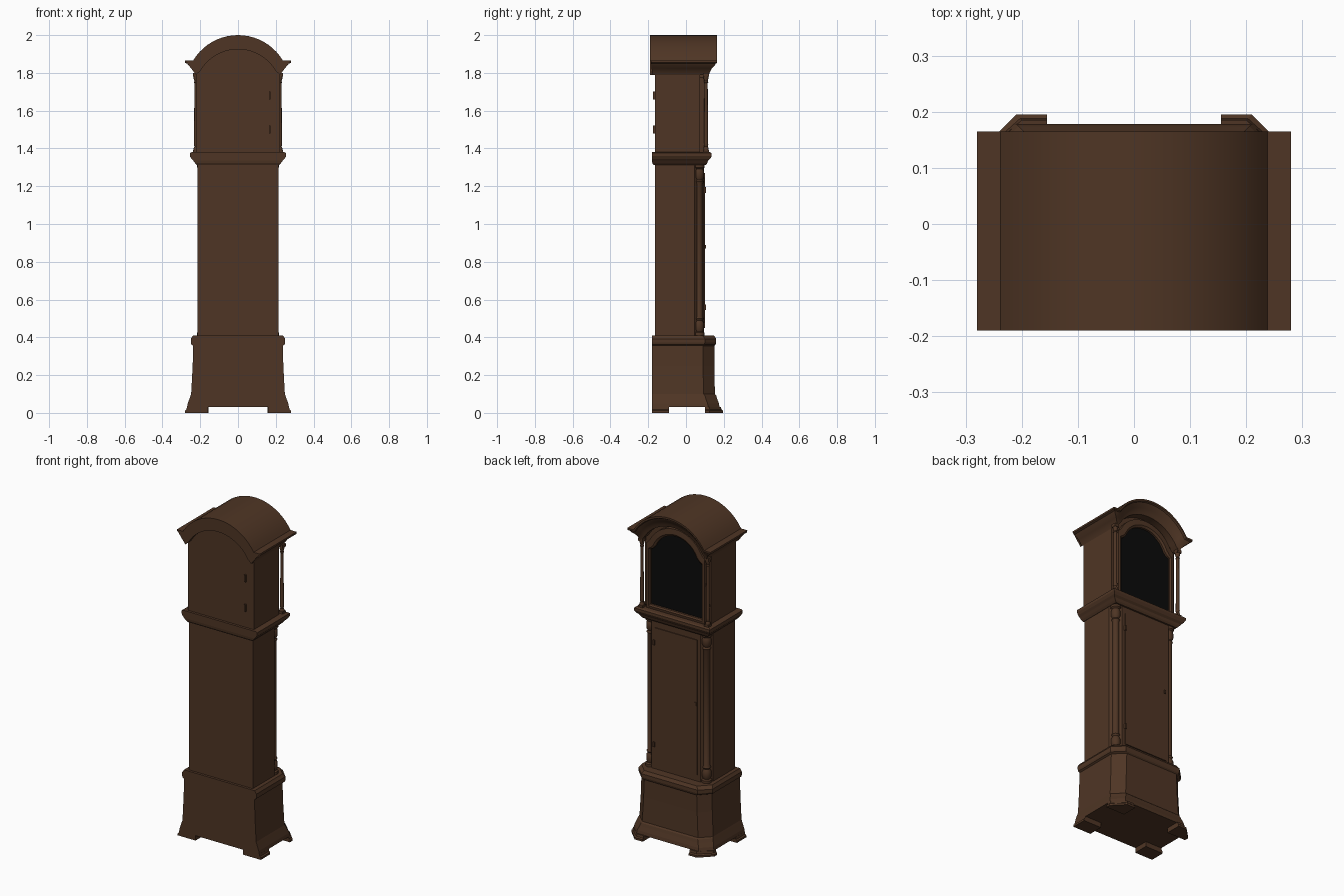
import bpy, bmesh, math

if "Cube" in bpy.data.objects:
    bpy.data.objects.remove(bpy.data.objects["Cube"])


def mat(name, c):
    m = bpy.data.materials.new(name)
    m.diffuse_color = (*c, 1)
    m.use_nodes = True
    m.node_tree.nodes["Principled BSDF"].inputs["Base Color"].default_value = m.diffuse_color
    return m


WOOD = mat("dark_brown_wood", (0.078, 0.036, 0.018))
BLACK = mat("black_dial", (0.003, 0.003, 0.003))


def finish(name, bm, m=WOOD, smooth=False):
    bmesh.ops.remove_doubles(bm, verts=bm.verts, dist=1e-5)
    bmesh.ops.recalc_face_normals(bm, faces=bm.faces)
    me = bpy.data.meshes.new(name)
    bm.to_mesh(me)
    bm.free()
    me.materials.append(m)
    ob = bpy.data.objects.new(name, me)
    bpy.context.collection.objects.link(ob)
    if smooth:
        bpy.ops.object.select_all(action='DESELECT')
        ob.select_set(True)
        bpy.context.view_layer.objects.active = ob
        bpy.ops.object.shade_smooth_by_angle(angle=math.radians(30))
    return ob


def add_loft(bm, rings, closed=True, caps=True):
    vs = [[bm.verts.new(p) for p in r] for r in rings]
    n = len(rings[0])
    for a, b in zip(vs, vs[1:]):
        for i in range(n if closed else n - 1):
            j = (i + 1) % n
            bm.faces.new((a[i], a[j], b[j], b[i]))
    if caps:
        bm.faces.new(vs[0])
        bm.faces.new(vs[-1])


def loft(name, rings, m=WOOD, smooth=False, caps=True):
    bm = bmesh.new()
    add_loft(bm, rings, True, caps)
    return finish(name, bm, m, smooth)


def plan(hx, yf, z, c, yb):
    # case cross-section with clipped corners on the dial side
    pts = [(-hx, yb), (hx, yb), (hx, yf - c), (hx - c, yf), (c - hx, yf), (-hx, yf - c)]
    if c == 0:
        pts = [(-hx, yb), (hx, yb), (hx, yf), (-hx, yf)]
    return [(x, y, z) for x, y in pts]


def box(name, x0, x1, y0, y1, z0, z1, m=WOOD):
    return loft(name, [[(x0, y0, z), (x1, y0, z), (x1, y1, z), (x0, y1, z)] for z in (z0, z1)], m)


def lathe(name, x, y, prof, n=16):
    rings = [[(x + r * math.cos(2 * math.pi * i / n), y + r * math.sin(2 * math.pi * i / n), z)
              for i in range(n)] for r, z in prof]
    return loft(name, rings, WOOD, True)


def arc(w, z, p, n=20):
    s = p - z
    R = (w * w + s * s) / (2 * s)
    a0 = math.asin(min(1, w / R))
    return [(R * math.sin(a0 * (2 * i / n - 1)), p - R + R * math.cos(a0 * (2 * i / n - 1)))
            for i in range(n + 1)]


def at_y(pts, y):
    return [(x, y, z) for x, z in pts]


# Plinth: flared skirt, body and top moulding
loft("plinth", [plan(hx, yf, z, .06, -.18) for hx, yf, z in (
    (.270, .178, .03), (.266, .174, .05), (.257, .165, .075), (.251, .160, .092),
    (.248, .153, .10), (.240, .150, .25), (.237, .150, .36))])
loft("plinth_moulding", [plan(hx, yf, z, .06, -.18) for hx, yf, z in (
    (.236, .150, .355), (.247, .157, .362), (.250, .160, .372), (.250, .160, .392),
    (.243, .153, .402), (.238, .148, .41))])

# Bracket feet
for s, side in ((-1, "left"), (1, "right")):
    rings = []
    for z, o in ((0, .01), (.012, .01), (.018, .003), (.032, 0)):
        X, Y = .27 + o, .185 + o
        rings.append([(s * a, b, z) for a, b in
                      ((.155, .10), (X, .10), (X, .125), (X - .08 + .01, Y), (.155, Y))])
    loft("front_foot_" + side, rings)
    loft("rear_foot_" + side, [[(s * a, b, z) for a, b in
         ((.16, -.18), (.27 + o, -.18), (.27 + o, -.09), (.16, -.09))]
         for z, o in ((0, .01), (.012, .01), (.018, .003), (.032, 0))])

# Trunk with clipped corners, door and hinges
loft("trunk", [plan(.215, .095, z, .05, -.165) for z in (.405, 1.32)])
box("trunk_door", -.145, .145, .09, .1, .45, 1.27)
for z in (.56, 1.18):
    box("trunk_hinge", .14, .15, .095, .106, z - .015, z + .015)
box("trunk_knob", -.14, -.13, .095, .106, .87, .89)

# Corner columns on the trunk
low = [(.029, .408), (.029, .425), (.021, .432), (.026, .445), (.026, .475), (.018, .49),
       (.024, .50), (.019, .51)]
for s in (-1, 1):
    lathe("trunk_column", s * .188, .069,
          low + [(r, 1.724 - z) for r, z in reversed(low)])

# Waist moulding under the hood
loft("waist_moulding", [plan(hx, yf, z, 0, yb) for hx, yf, z, yb in (
    (.217, .105, 1.312, -.172), (.227, .112, 1.322, -.178), (.237, .117, 1.335, -.18),
    (.247, .128, 1.345, -.18), (.255, .136, 1.36, -.18), (.255, .136, 1.375, -.18),
    (.245, .126, 1.38, -.18))])

# Hood body with arched top
inner = [(-.222, 1.79)] + arc(.2, 1.81, 1.925) + [(.222, 1.79)]
body = [(-.222, 1.37)] + inner + [(.222, 1.37)]
loft("hood_body", [at_y(body, -.165), at_y(body, .075)])


# Arched roof: cove moulding lofted around the sides and dial side
def roof_line(out, up):
    z = 1.79 + .075 * up
    zs = z + .02 * (1 - up)
    return [(-.222 - .058 * out, z)] + arc(.2 + .038 * up, zs, 1.925 + .075 * up) + \
           [(.222 + .058 * out, z)]


YB = -.19
bm = bmesh.new()
rings = [at_y(roof_line(0, 0), .07)]
sides = {-1: [], 1: []}
for out, up in ((0, 0), (.12, .2), (.35, .45), (.75, .7), (.8, .78), (1, .85), (1, 1)):
    line = roof_line(out, up)
    rings.append(at_y(line, .122 + .043 * out))
    for s in sides:
        x, z = line[0 if s < 0 else -1]
        sides[s].append([(x, YB + .01 - .005 * out, z), (x, .122 + .043 * out, z)])
add_loft(bm, rings, False, False)
for s in sides:
    add_loft(bm, sides[s], False, False)
top, under = roof_line(1, 1), roof_line(0, 0)
add_loft(bm, [at_y(top, .165), at_y(top, YB), at_y(under, YB), at_y(under, -.16)], False, False)
finish("arched_roof", bm, WOOD, True)


# Hood door frame with break-arch dial opening
def break_arch(w, z0, zs, wa, za, zp):
    return [(-w, z0), (-w, zs), (-(w + wa) / 2, zs + .01)] + arc(wa, za, zp) + \
           [((w + wa) / 2, zs + .01), (w, zs), (w, z0)]


outer = break_arch(.196, 1.378, 1.775, .172, 1.80, 1.905)
mid = break_arch(.181, 1.395, 1.745, .147, 1.775, 1.872)
dial = break_arch(.174, 1.403, 1.738, .138, 1.767, 1.86)
loft("hood_door_frame", [at_y(outer, .07), at_y(outer, .1), at_y(mid, .103),
                         at_y(dial, .096), at_y(dial, .08)], caps=False)
loft("dial", [at_y(dial, .076), at_y(dial, .084)], BLACK)

# Free-standing hood columns with square blocks
for s in (-1, 1):
    x, y = s * .222, .106
    for z0, z1 in ((1.375, 1.392), (1.782, 1.80)):
        box("column_block", x - .015, x + .015, y - .015, y + .015, z0, z1)
    lathe("hood_column", x, y, [(.014, 1.39), (.014, 1.40), (.009, 1.41), (.012, 1.42), (.0105, 1.43),
                                (.009, 1.745), (.012, 1.75), (.009, 1.757), (.014, 1.775), (.014, 1.785)])

# Hinges on the back of the hood
for z in (1.5, 1.68):
    box("back_hinge", .163, .173, -.174, -.16, z - .022, z + .022)
